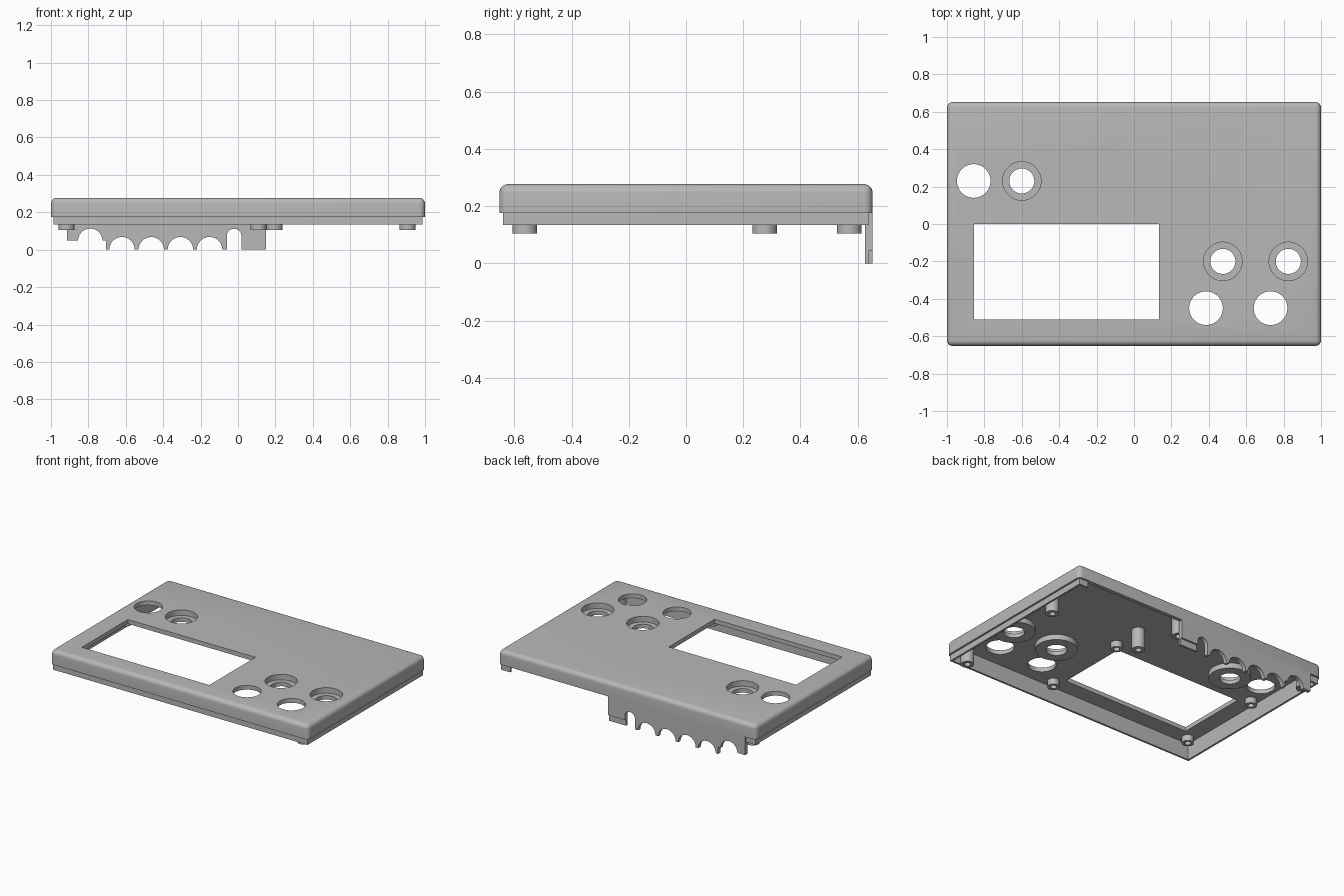
import bpy
import bmesh
from math import pi, cos, sin

if "Cube" in bpy.data.objects:
    bpy.data.objects.remove(bpy.data.objects["Cube"])

grey = bpy.data.materials.new("plain grey")
grey.use_nodes = True
GREY = (0.48, 0.48, 0.48, 1)
grey.diffuse_color = GREY
grey.node_tree.nodes["Principled BSDF"].inputs["Base Color"].default_value = GREY

# Main levels and half sizes
HX, HY = 1.0, 0.652
TOP, CEILING, RIM, LIP = 0.277, 0.247, 0.176, 0.134
WALL, STEP = 0.027, 0.013


def finish(bm, name):
    bmesh.ops.recalc_face_normals(bm, faces=bm.faces)
    mesh = bpy.data.meshes.new(name)
    bm.to_mesh(mesh)
    bm.free()
    mesh.materials.append(grey)
    ob = bpy.data.objects.new(name, mesh)
    bpy.context.collection.objects.link(ob)
    return ob


def box(name, x0, x1, y0, y1, z0, z1, round_top=0):
    bm = bmesh.new()
    bmesh.ops.create_cube(bm, size=1)
    for v in bm.verts:
        v.co.x = x1 if v.co.x > 0 else x0
        v.co.y = y1 if v.co.y > 0 else y0
        v.co.z = z1 if v.co.z > 0 else z0
    if round_top:
        edges = [e for e in bm.edges if max(v.co.z for v in e.verts) == max(v.co.z for v in bm.verts)]
        bmesh.ops.bevel(bm, geom=edges, offset=round_top, segments=5,
                        profile=0.5, affect='EDGES')
    return finish(bm, name)


def cylinder(name, x, y, r, z0, z1):
    return ring(name, x, y, [(0, z0), (r, z0), (r, z1), (0, z1)])


def ring(name, x, y, section, n=48):
    """Turn a closed (radius, height) section about a vertical axis."""
    bm = bmesh.new()
    loops = []
    for i in range(n):
        a = 2 * pi * i / n
        loops.append([bm.verts.new((x + r * cos(a), y + r * sin(a), z)) for r, z in section])
    m = len(section)
    for i in range(n):
        a, b = loops[i], loops[(i + 1) % n]
        for j in range(m):
            k = (j + 1) % m
            if section[j][0] or section[k][0]:
                bm.faces.new((a[j], b[j], b[k], a[k]))
    bmesh.ops.remove_doubles(bm, verts=bm.verts, dist=1e-6)
    bmesh.ops.dissolve_degenerate(bm, edges=bm.edges, dist=1e-6)
    return finish(bm, name)


def cut(ob, cutters):
    for c in cutters:
        mod = ob.modifiers.new("cut", 'BOOLEAN')
        mod.operation, mod.solver, mod.object = 'DIFFERENCE', 'EXACT', c
        bpy.context.view_layer.objects.active = ob
        bpy.ops.object.modifier_apply(modifier=mod.name)
        bpy.data.objects.remove(c)


def arc(cx, cz, r, n=20):
    return [(cx - r * cos(pi * i / n), cz + r * sin(pi * i / n)) for i in range(n + 1)]


parts = []
PLAIN = [(-0.857, 0.23), (0.385, -0.45), (0.73, -0.45)]
STEPPED = [(-0.6, 0.23), (0.475, -0.2), (0.825, -0.2)]

# Lid shell with rounded top, display window and button holes
lid = box("lid_shell", -HX, HX, -HY, HY, RIM, TOP, 0.03)
ix, iy = HX - WALL, HY - WALL
cutters = [box("cavity", -ix, ix, -iy, iy, 0, CEILING),
           box("window", -0.855, 0.135, -0.51, 0, 0.2, 0.4)]
cutters += [cylinder("hole", x, y, 0.09, 0.2, 0.4) for x, y in PLAIN]
cutters += [cylinder("hole", x, y, 0.103, 0.2, 0.4) for x, y in STEPPED]
cut(lid, cutters)
parts.append(lid)

# Stepped-in lip below the rim, open along the back
lip = box("rim_lip", -HX + STEP, HX - STEP, -HY + STEP, HY - STEP, LIP, RIM)
cut(lip, [box("inside", -ix, ix, -iy, iy, 0, 0.4),
          box("back_gap", -0.915, 0.915, 0.5, 0.8, 0, 0.4)])
parts.append(lip)

# Recessed collars under the stepped holes
for x, y in STEPPED:
    parts.append(ring("button_collar", x, y, [
        (0.067, 0.21), (0.135, 0.21), (0.135, CEILING),
        (0.103, CEILING), (0.103, 0.238), (0.067, 0.238)]))


# Hollow screw posts
def post(name, x, y, z0, r=0.043):
    parts.append(ring(name, x, y, [(0.02, z0), (r, z0), (r, CEILING), (0.02, CEILING)], 32))


for x, y in [(0.907, -0.563), (0.907, 0.275), (0.195, 0.275), (0.11, 0.57), (-0.917, 0.57)]:
    post("long_post", x, y, 0.105)
for x in (-0.917, 0.195):
    for y in (-0.563, 0.06):
        post("display_post", x, y, 0.205, 0.038)

# Back connector panel with arched cable openings
profile = [(-0.915, RIM), (-0.915, 0.048)] + arc(-0.79, 0.048, 0.065)
profile += [(-0.705, 0.048), (-0.705, 0)]
for i in range(4):
    profile += arc(-0.62 + 0.156 * i, 0, 0.068)
profile += [(-0.06, 0)] + arc(-0.021, 0.073, 0.039) + [(0.018, 0), (0.15, 0), (0.15, RIM)]
bm = bmesh.new()
face = bm.faces.new([bm.verts.new((x, iy, z)) for x, z in profile])
moved = bmesh.ops.extrude_face_region(bm, geom=[face])["geom"]
bmesh.ops.translate(bm, vec=(0, WALL, 0),
                    verts=[g for g in moved if isinstance(g, bmesh.types.BMVert)])
panel = finish(bm, "connector_panel")
cut(panel, [box("foot_step", 0, 0.3, HY - STEP, 0.8, -0.1, 0.045)])
parts.append(panel)

# Smooth the curves, keep the edges sharp
bpy.ops.object.select_all(action='DESELECT')
for ob in parts:
    ob.select_set(True)
bpy.context.view_layer.objects.active = lid
bpy.ops.object.shade_smooth_by_angle(angle=pi / 6)
